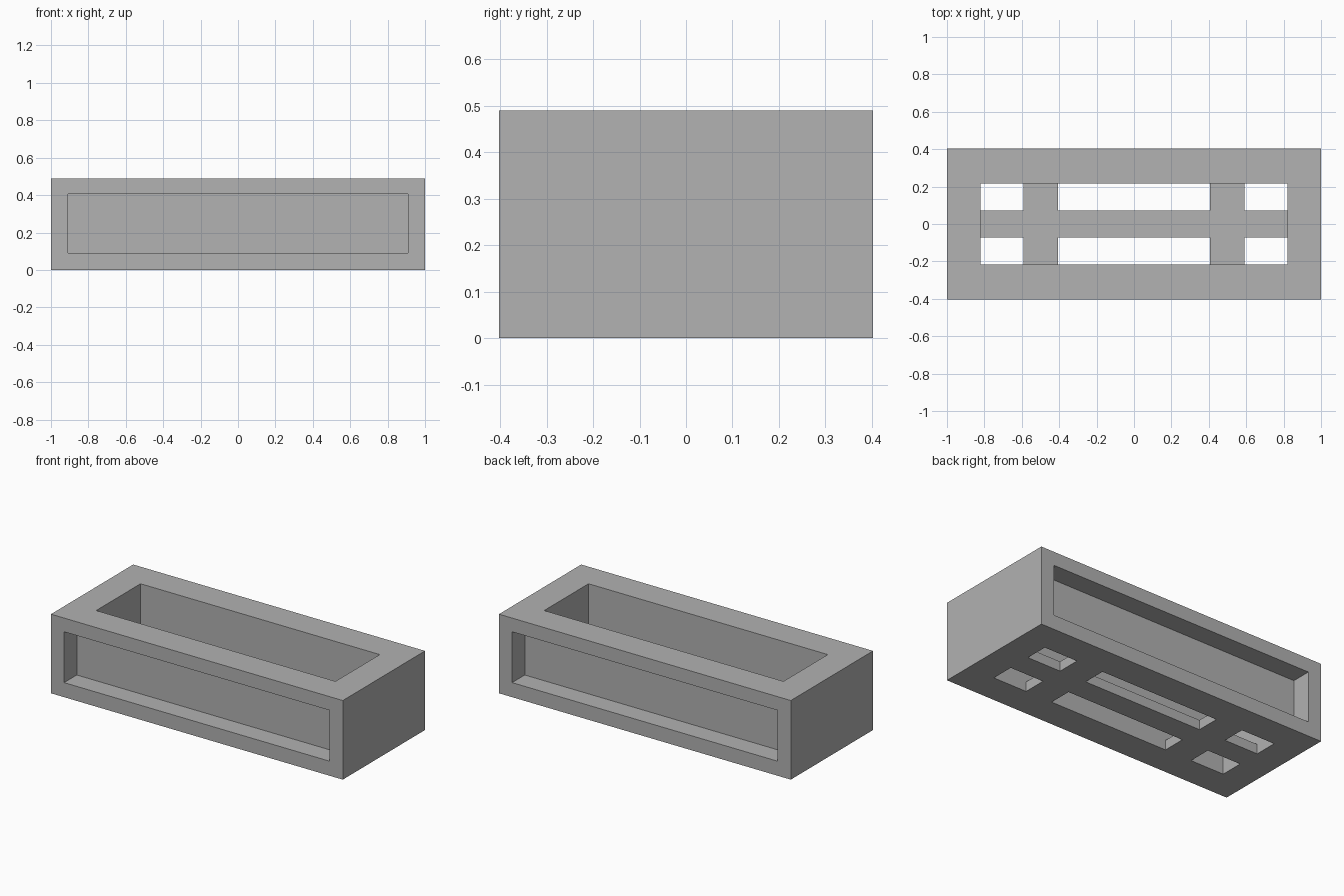
import bpy

cube = bpy.data.objects.get("Cube")
if cube:
    bpy.data.objects.remove(cube, do_unlink=True)

grey = bpy.data.materials.new("plain grey")
grey.use_nodes = True
colour = (0.445, 0.445, 0.445, 1)
grey.diffuse_color = colour
grey.node_tree.nodes["Principled BSDF"].inputs["Base Color"].default_value = colour

# Overall sizes
HALF_X, HALF_Y, HEIGHT = 1.0, 0.4025, 0.49
WELL_X, WELL_Y = 0.82, 0.217
RAIL_Y = 0.073
FLOOR = 0.06
RECESS = 0.124


def box(name, x, y, z):
    """Box spanning the (low, high) ranges on each axis."""
    spans = (x, y, z)
    bpy.ops.mesh.primitive_cube_add(size=1, location=[(a + b) / 2 for a, b in spans])
    obj = bpy.context.object
    obj.name = name
    obj.scale = [b - a for a, b in spans]
    bpy.ops.object.transform_apply(location=False, rotation=False, scale=True)
    obj.data.materials.append(grey)
    return obj


def cut(target, cutter):
    """Subtract the cutter from the target and discard it."""
    cutter.hide_render = True
    mod = target.modifiers.new("cut", "BOOLEAN")
    mod.operation = "DIFFERENCE"
    mod.solver = "EXACT"
    mod.object = cutter
    bpy.context.view_layer.objects.active = target
    bpy.ops.object.modifier_apply(modifier=mod.name)
    bpy.data.objects.remove(cutter, do_unlink=True)


# Outer body with an open well through the middle
body = box("body", (-HALF_X, HALF_X), (-HALF_Y, HALF_Y), (0, HEIGHT))
cut(body, box("well_cutter", (-WELL_X, WELL_X), (-WELL_Y, WELL_Y), (-1, 1)))

# Shallow recessed panels on the front and back
for side in (-1, 1):
    y = sorted((side * (HALF_Y - RECESS), side))
    cut(body, box("panel_cutter", (-0.91, 0.91), y, (0.09, 0.405)))

# Floor lattice: one long rail and two cross bars, each in two halves
box("floor_rail", (-WELL_X, WELL_X), (-RAIL_Y, RAIL_Y), (0, FLOOR))
for x_side, x_name in ((1, "left"), (-1, "right")):
    for y_side, y_name in ((-1, "front"), (1, "back")):
        x = sorted((x_side * 0.407, x_side * 0.59))
        y = sorted((y_side * RAIL_Y, y_side * WELL_Y))
        box(f"floor_bar_{y_name}_{x_name}", x, y, (0, FLOOR))
